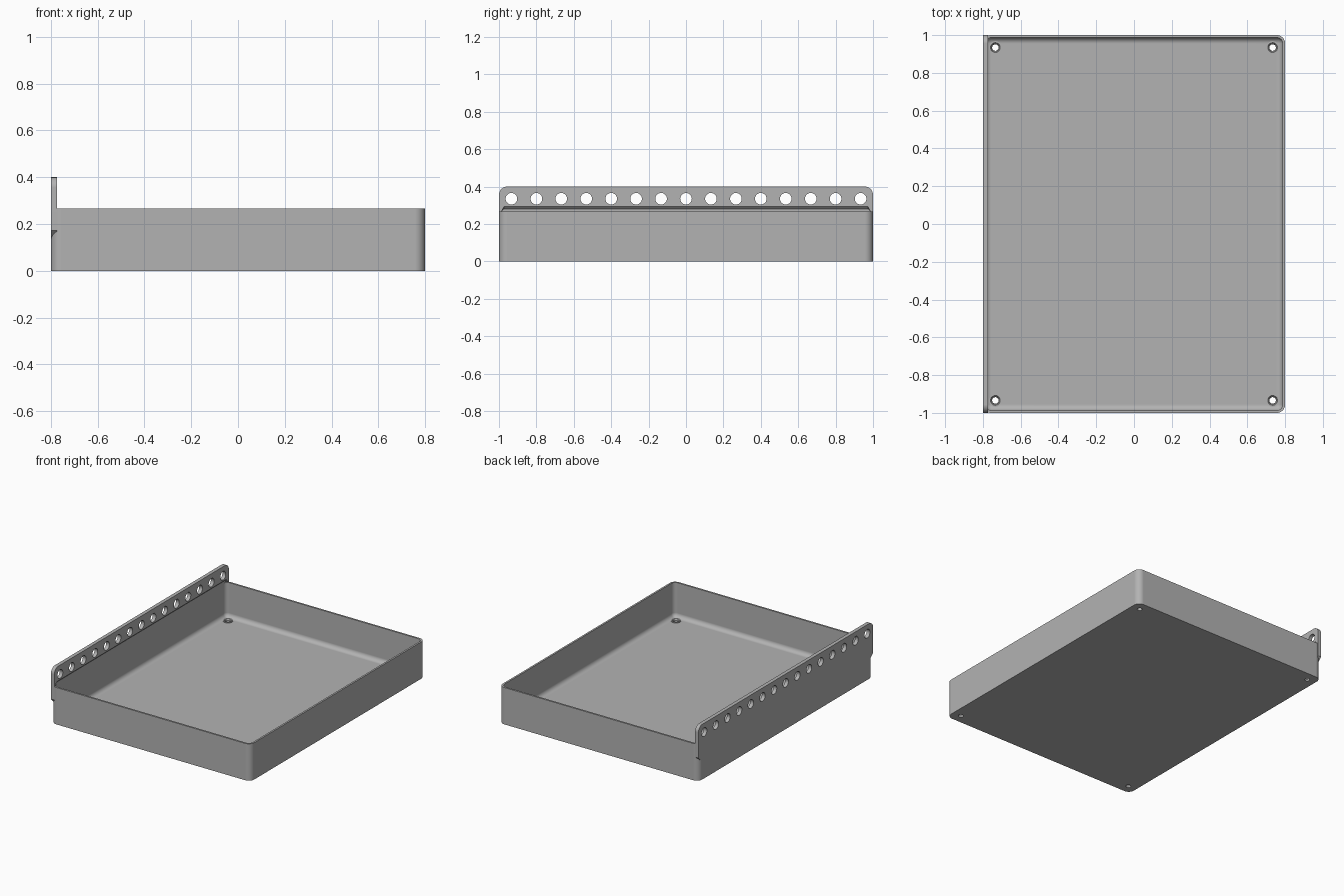
import bpy, bmesh, math

cube = bpy.data.objects.get("Cube")
if cube:
    bpy.data.objects.remove(cube)

grey = bpy.data.materials.new("light grey")
grey.use_nodes = True
grey.diffuse_color = (0.45, 0.45, 0.45, 1)
grey.node_tree.nodes["Principled BSDF"].inputs["Base Color"].default_value = (0.45, 0.45, 0.45, 1)

HX, HY = 0.8, 1.0          # half size
WALL = 0.0133
RIM, TOP = 0.267, 0.4      # tray rim and rail top
R = 0.044                  # corner radius
FLOOR = 0.0178
FILLET = R - WALL
PITCH = 2 / 15
SCREWS = [(sx * 0.734, sy * 0.934) for sx in (-1, 1) for sy in (-1, 1)]


def make(name, bm):
    bmesh.ops.recalc_face_normals(bm, faces=bm.faces)
    mesh = bpy.data.meshes.new(name)
    bm.to_mesh(mesh)
    bm.free()
    mesh.materials.append(grey)
    mesh.shade_smooth()
    mesh.set_sharp_from_angle(angle=math.radians(30))
    obj = bpy.data.objects.new(name, mesh)
    bpy.context.collection.objects.link(obj)
    obj.modifiers.new("even shading", 'WEIGHTED_NORMAL').keep_sharp = True


def arc(cx, cy, r, start, sweep, n):
    angles = [math.radians(start + sweep * i / n) for i in range(n + 1)]
    return [(cx + r * math.cos(a), cy + r * math.sin(a)) for a in angles]


def circle(cx, cy, r):
    return arc(cx, cy, r, 0, 360, 32)[:-1]


def rounded_rect(inset):
    r = max(R - inset, 0.004)
    x, y = HX - inset - r, HY - inset - r
    return (arc(x, y, r, 0, 90, 10) + arc(-x, y, r, 90, 90, 10)
            + arc(-x, -y, r, 180, 90, 10) + arc(x, -y, r, 270, 90, 10))


def ring(bm, points):
    return [bm.verts.new(p) for p in points]


def bridge(bm, a, b):
    for i in range(len(a)):
        bm.faces.new((a[i - 1], a[i], b[i], b[i - 1]))


def fill(bm, rings, normal):
    """Fill the first ring, leaving the others as holes."""
    edges = []
    for loop in rings:
        for i in range(len(loop)):
            pair = (loop[i - 1], loop[i])
            edges.append(bm.edges.get(pair) or bm.edges.new(pair))
    bmesh.ops.triangle_fill(bm, edges=edges, normal=normal, use_beauty=True)


# Tray: outer wall, rim, inner wall and floor fillet
bm = bmesh.new()
sections = [(0, 0), (0, RIM), (WALL, RIM)]
for i in range(11):
    a = math.radians(9 * i)
    sections.append((WALL + FILLET * (1 - math.cos(a)), FLOOR + FILLET * (1 - math.sin(a))))
rings = [ring(bm, [(x, y, z) for x, y in rounded_rect(inset)]) for inset, z in sections]
for a, b in zip(rings, rings[1:]):
    bridge(bm, a, b)

# Underside and floor with screw holes
under = [ring(bm, [(x, y, 0) for x, y in circle(*s, 0.017)]) for s in SCREWS]
upper = [ring(bm, [(x, y, FLOOR) for x, y in circle(*s, 0.02)]) for s in SCREWS]
for a, b in zip(under, upper):
    bridge(bm, a, b)
fill(bm, [rings[0]] + under, (0, 0, 1))
fill(bm, [rings[-1]] + upper, (0, 0, 1))
make("tray", bm)

# Countersunk collars around the screw holes
bm = bmesh.new()
collar = [(0.017, 0), (0.017, 0.012), (0.026, FLOOR + 0.005),
          (0.034, FLOOR + 0.005), (0.034, 0.002)]
for s in SCREWS:
    loops = [ring(bm, [(x, y, z) for x, y in circle(*s, r)]) for r, z in collar]
    for i in range(len(loops)):
        bridge(bm, loops[i - 1], loops[i])
make("screw_collars", bm)

# Perforated rail on the right side, in an outer and an inner layer
rail_top = (arc(HY - R, TOP - R, R, 0, 90, 10) + arc(R - HY, TOP - R, R, 90, 90, 10))
holes = [circle((i - 7) * PITCH, 0.335, 0.031) for i in range(15)]
LIP = RIM + WALL


def rail_layer(name, left_end, x0, lift):
    """Extrude the rail outline; lift slopes the lip along the inside."""
    right_end = [(-y, z) for y, z in reversed(left_end)]
    shapes = [rail_top + left_end + right_end] + holes
    bm = bmesh.new()
    caps = []
    for x, raise_lip in ((x0, 0), (x0 + WALL, lift)):
        caps.append([ring(bm, [(x, y, z + (raise_lip if z == LIP else 0)) for y, z in shape])
                     for shape in shapes])
        fill(bm, caps[-1], (1, 0, 0))
    for a, b in zip(*caps):
        bridge(bm, a, b)
    make(name, bm)


rail_layer("rail_outer", [(-HY, 0.172), (R - HY, 0.128)], -HX, 0)
rail_layer("rail_inner", [(-HY, 0.172), (WALL - HY, 0.159), (WALL - HY, RIM),
                          (2 * WALL - HY, LIP)], -HX + WALL, WALL)
